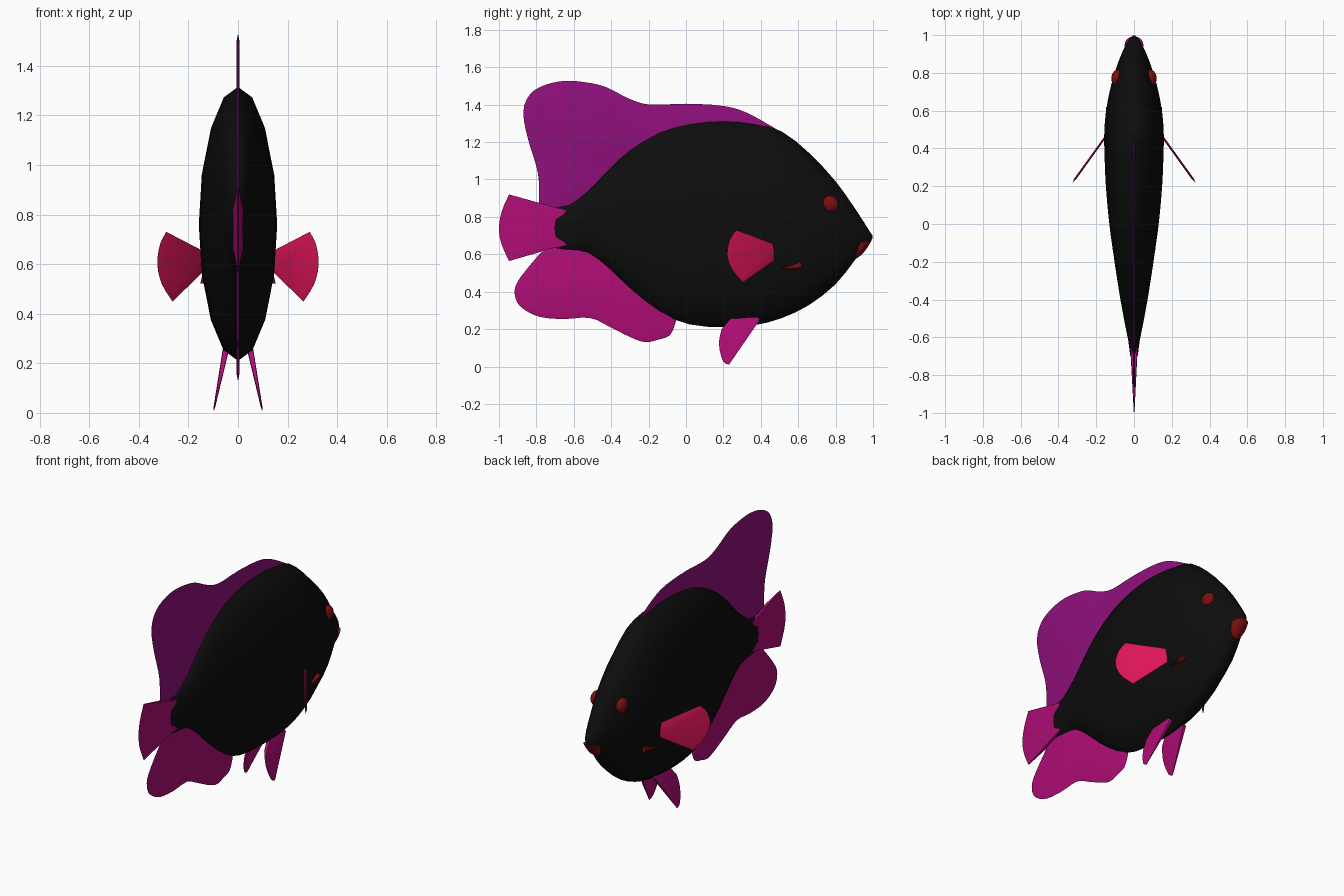
import bpy, bmesh, math
from mathutils import Vector, Matrix

cube = bpy.data.objects.get("Cube")
if cube:
    bpy.data.objects.remove(cube)


def material(name, rgb):
    mat = bpy.data.materials.new(name)
    mat.use_nodes = True
    mat.diffuse_color = (*rgb, 1)
    mat.node_tree.nodes["Principled BSDF"].inputs["Base Color"].default_value = (*rgb, 1)
    return mat


BLACK = material("body black", (0.004, 0.004, 0.004))
PURPLE = material("dorsal purple", (0.28, 0.005, 0.2))
MAGENTA = material("fin magenta", (0.43, 0.004, 0.18))
PINK = material("pectoral pink", (0.72, 0.007, 0.1))
RED = material("dark red", (0.2, 0.005, 0.004))


def finish(name, bm, *mats, angle=40):
    bmesh.ops.recalc_face_normals(bm, faces=bm.faces)
    mesh = bpy.data.meshes.new(name)
    bm.to_mesh(mesh)
    bm.free()
    for mat in mats:
        mesh.materials.append(mat)
    obj = bpy.data.objects.new(name, mesh)
    bpy.context.collection.objects.link(obj)
    bpy.ops.object.select_all(action='DESELECT')
    obj.select_set(True)
    bpy.context.view_layer.objects.active = obj
    bpy.ops.object.shade_smooth_by_angle(angle=math.radians(angle))
    return obj


def spline(points, steps=3):
    """Catmull-Rom curve through tuples of any length."""
    pts = [Vector(p) for p in points]
    pts = [pts[0]] + pts + [pts[-1]]
    out = []
    for a, b, c, d in zip(pts, pts[1:], pts[2:], pts[3:]):
        for i in range(steps):
            t = i / steps
            out.append(b + (c - a) * (t / 2) + (a * 2 - b * 5 + c * 4 - d) * (t * t / 2)
                       + (b * 3 - a - c * 3 + d) * (t ** 3 / 2))
    return out + [pts[-1]]


def fin(name, edge, root, mat, rim=lambda y, z: 0.0005, lean=lambda y, z: 0,
        bevel=0.03, depth=0.006, side=1):
    """Thin blade: curved free edge, straight root, thicker bevelled middle."""
    outline = [tuple(p) for p in spline(edge)] + root
    bm = bmesh.new()
    sheets = [[bm.verts.new((side * (lean(y, z) + s * rim(y, z)), y, z)) for y, z in outline]
              for s in (1, -1)]
    caps = [bm.faces.new(sheet) for sheet in sheets]
    n = len(outline)
    for i in range(n):
        j = (i + 1) % n
        bm.faces.new((sheets[0][i], sheets[0][j], sheets[1][j], sheets[1][i]))
    bmesh.ops.recalc_face_normals(bm, faces=bm.faces)
    bm.normal_update()
    bmesh.ops.inset_individual(bm, faces=caps, thickness=bevel, depth=depth)
    return finish(name, bm, mat)


# Body: elliptical rings along y, each (y, top, bottom, half width)
stations = [(-0.725, 0.78, 0.70, 0.008), (-0.695, 0.85, 0.63, 0.02), (-0.62, 0.87, 0.62, 0.03),
            (-0.52, 0.945, 0.605, 0.05), (-0.41, 1.06, 0.52, 0.07), (-0.3, 1.16, 0.415, 0.088),
            (-0.14, 1.255, 0.29, 0.112), (0.02, 1.3, 0.225, 0.133), (0.2, 1.315, 0.21, 0.149),
            (0.36, 1.3, 0.22, 0.156), (0.51, 1.258, 0.258, 0.157), (0.66, 1.14, 0.33, 0.138),
            (0.8, 0.99, 0.44, 0.103), (0.9, 0.85, 0.565, 0.066), (0.965, 0.75, 0.65, 0.035),
            (0.997, 0.7, 0.683, 0.008)]
SIDES = 16
bm = bmesh.new()
rings = []
for y, top, bottom, width in spline(stations, 2):
    mid, half = (top + bottom) / 2, (top - bottom) / 2
    rings.append([bm.verts.new((width * math.cos(a), y, mid + half * math.sin(a)))
                  for a in (math.tau * k / SIDES for k in range(SIDES))])
for lower, upper in zip(rings, rings[1:]):
    for k in range(SIDES):
        j = (k + 1) % SIDES
        bm.faces.new((lower[k], lower[j], upper[j], upper[k]))
bm.faces.new(rings[0])
bm.faces.new(rings[-1])
finish("body", bm, BLACK, angle=60)

# Fins on the centre line
fin("dorsal_fin",
    [(0.49, 1.265), (0.33, 1.355), (0.2, 1.393), (0.0, 1.405), (-0.19, 1.4), (-0.3, 1.43),
     (-0.43, 1.495), (-0.54, 1.52), (-0.65, 1.527), (-0.755, 1.505), (-0.835, 1.455),
     (-0.87, 1.36), (-0.845, 1.217), (-0.8, 1.07), (-0.786, 0.98), (-0.786, 0.875)],
    [(-0.6, 0.82), (-0.3, 1.05), (0.1, 1.2), (0.4, 1.2)], PURPLE)
fin("anal_fin",
    [(-0.775, 0.61), (-0.86, 0.51), (-0.912, 0.43), (-0.91, 0.36), (-0.87, 0.308),
     (-0.78, 0.265), (-0.65, 0.254), (-0.513, 0.26), (-0.406, 0.211), (-0.3, 0.158),
     (-0.22, 0.13), (-0.155, 0.142), (-0.085, 0.168), (-0.053, 0.243)],
    [(-0.1, 0.38), (-0.35, 0.55), (-0.62, 0.68)], MAGENTA)
fin("tail_fin",
    [(-0.946, 0.92), (-0.985, 0.83), (-1.0, 0.735), (-0.985, 0.65), (-0.946, 0.564)],
    [(-0.695, 0.637), (-0.64, 0.65), (-0.64, 0.835), (-0.695, 0.85)], MAGENTA,
    rim=lambda y, z: 0.0005 + 0.055 * max(0, y + 0.97), bevel=0.02, depth=0.002)


def ellipsoid(name, centre, radii, mat):
    bm = bmesh.new()
    bmesh.ops.create_uvsphere(bm, u_segments=20, v_segments=12, radius=1)
    bmesh.ops.transform(bm, verts=bm.verts,
                        matrix=Matrix.Translation(centre) @ Matrix.Diagonal((*radii, 1)))
    return finish(name, bm, mat)


# Paired parts
for label, s in (("left", 1), ("right", -1)):
    fin(label + "_pectoral_fin",
        [(0.27, 0.73), (0.235, 0.68), (0.22, 0.6), (0.245, 0.52), (0.305, 0.45)],
        [(0.47, 0.565), (0.485, 0.61), (0.47, 0.655)], PINK, side=s,
        lean=lambda y, z: 0.145 + 0.72 * (0.47 - y), bevel=0.025, depth=0.005)
    fin(label + "_pelvic_fin",
        [(0.19, 0.2), (0.176, 0.12), (0.197, 0.03), (0.23, 0.01)],
        [(0.395, 0.25), (0.37, 0.28), (0.24, 0.26)], MAGENTA, side=s,
        rim=lambda y, z: 0.0005 + 0.04 * z, lean=lambda y, z: 0.05 + 0.2 * (0.25 - z),
        bevel=0.015, depth=0.002)
    ellipsoid(label + "_eye", (s * 0.088, 0.77, 0.868), (0.032, 0.046, 0.046), RED)

    # Gill spike: cone from the cheek towards the tail
    base, tip = Vector((s * 0.13, 0.615, 0.54)), Vector((s * 0.152, 0.505, 0.522))
    bm = bmesh.new()
    bmesh.ops.create_cone(bm, cap_ends=True, segments=12, radius1=0.018, radius2=0,
                          depth=(tip - base).length)
    turn = (tip - base).to_track_quat('Z', 'Y').to_matrix().to_4x4()
    bmesh.ops.transform(bm, verts=bm.verts, matrix=Matrix.Translation((base + tip) / 2) @ turn)
    finish(label + "_gill_spike", bm, RED)

# Mouth: lower half of an ellipsoid, swept back, with a purple lid
bm = bmesh.new()
bmesh.ops.create_uvsphere(bm, u_segments=20, v_segments=12, radius=1)
cut = bmesh.ops.bisect_plane(bm, geom=bm.verts[:] + bm.edges[:] + bm.faces[:],
                             plane_co=(0, 0, 0), plane_no=(0, 0, 1), clear_outer=True)
rim_edges = [e for e in bm.edges if e.is_boundary]
for face in bmesh.ops.contextual_create(bm, geom=rim_edges)["faces"]:
    face.material_index = 1
for v in bm.verts:
    x, y, z = v.co
    v.co = (0.05 * x, 0.948 + 0.045 * y + 0.04 * z, 0.666 + 0.088 * z + 0.011 * y)
finish("mouth", bm, RED, PURPLE)
